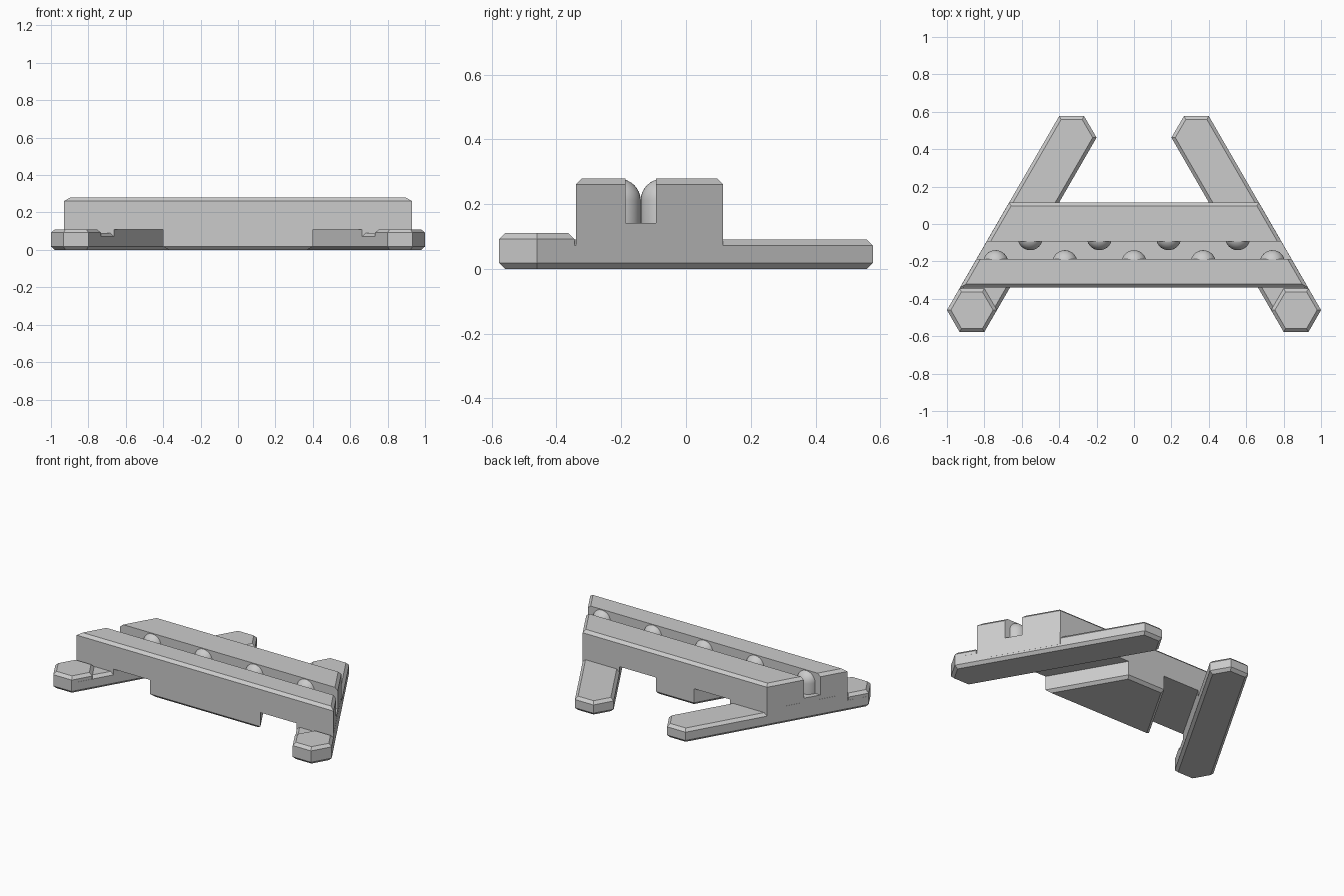
import bpy
import bmesh
import math
from mathutils import Vector

old = bpy.data.objects.get("Cube")
if old:
    bpy.data.objects.remove(old, do_unlink=True)

# Single flat grey
grey = bpy.data.materials.new("plain grey")
grey.use_nodes = True
color = (0.6, 0.6, 0.6, 1)
grey.diffuse_color = color
grey.node_tree.nodes["Principled BSDF"].inputs["Base Color"].default_value = color

SLOPE = math.tan(math.radians(60))
FRONT, BACK = -0.34, 0.115       # beam depth
GROOVE = (-0.187, -0.093)        # channel walls
BEVEL = 0.018


def make_object(name, bm):
    bmesh.ops.recalc_face_normals(bm, faces=bm.faces)
    mesh = bpy.data.meshes.new(name)
    bm.to_mesh(mesh)
    bm.free()
    mesh.materials.append(grey)
    obj = bpy.data.objects.new(name, mesh)
    bpy.context.collection.objects.link(obj)
    return obj


def inset(outline, d):
    """Move every edge of a convex counter-clockwise outline inwards by d."""
    pts = [Vector(p) for p in outline]
    result = []
    for i, p in enumerate(pts):
        a = (p - pts[i - 1]).normalized()
        b = (pts[(i + 1) % len(pts)] - p).normalized()
        na, nb = Vector((-a.y, a.x)), Vector((-b.y, b.x))
        result.append(p + (na + nb) * d / (1 + na.dot(nb)))
    return result


def prism(name, outline, z0, z1, low=0, high=0):
    """Upright prism with optional chamfers round its bottom and top."""
    layers = [(z0, low), (z1 - high, 0)]
    if low:
        layers.insert(1, (z0 + low, 0))
    if high:
        layers.append((z1, high))
    bm = bmesh.new()
    rings = [[bm.verts.new((p.x, p.y, z)) for p in inset(outline, d)] for z, d in layers]
    n = len(outline)
    for r, s in zip(rings, rings[1:]):
        for i in range(n):
            j = (i + 1) % n
            bm.faces.new((r[i], r[j], s[j], s[i]))
    bm.faces.new(rings[0][::-1])
    bm.faces.new(rings[-1])
    return make_object(name, bm)


def trapezoid(front_half):
    back_half = front_half - (BACK - FRONT) / SLOPE
    return [(-front_half, FRONT), (front_half, FRONT), (back_half, BACK), (-back_half, BACK)]


def mirrored(outline, side):
    return outline if side < 0 else [(-x, y) for x, y in reversed(outline)]


def strip_x(edge_x, edge_y, y):
    return edge_x + (y - edge_y) / SLOPE


# Slanted legs, raised front pads and the supports under the beam
leg = [(-1, -0.46), (-0.933, -0.577), (-0.8, -0.577),
       (-0.2, 0.462), (-0.267, 0.577), (-0.4, 0.577)]
pad = [(-1, -0.46), (-0.933, -0.577), (-0.8, -0.577),
       (-0.733, -0.46), (-0.8, -0.345), (-0.933, -0.345)]
support = [(strip_x(-1, -0.46, FRONT), FRONT), (strip_x(-0.8, -0.577, FRONT), FRONT),
           (strip_x(-0.8, -0.577, BACK), BACK), (strip_x(-1, -0.46, BACK), BACK)]
for side, word in ((-1, "right"), (1, "left")):
    prism(word + "_leg", mirrored(leg, side), 0, 0.09, BEVEL, BEVEL)
    prism(word + "_front_pad", mirrored(pad, side), 0.03, 0.11, 0, BEVEL)
    prism(word + "_beam_support", mirrored(support, side), 0.03, 0.115)

# Central foot below the beam
prism("central_foot", trapezoid(0.4), 0, 0.115, BEVEL)

# Beam with a channel cut along its length
beam = prism("beam", trapezoid(0.93), 0.11, 0.279, 0, BEVEL)
lo, hi = GROOVE
cutter = prism("channel_cutter", [(-1.2, lo), (1.2, lo), (1.2, hi), (-1.2, hi)], 0.142, 0.5)
cutter.hide_render = True
cut = beam.modifiers.new("channel", "BOOLEAN")
cut.operation = "DIFFERENCE"
cut.solver = "EXACT"
cut.object = cutter
bpy.context.view_layer.objects.active = beam
bpy.ops.object.modifier_apply(modifier=cut.name)
bpy.data.objects.remove(cutter, do_unlink=True)


# Round-topped pegs staggered along both channel walls
def peg(name, x, y, radius=0.067, base=0.13, top=0.278):
    bm = bmesh.new()
    profile = [Vector((radius, 0, base))]
    for i in range(9):
        a = math.pi / 2 * i / 8
        profile.append(Vector((radius * math.cos(a), 0, top - radius + radius * math.sin(a))))
    verts = [bm.verts.new(p) for p in profile]
    edges = [bm.edges.new(pair) for pair in zip(verts, verts[1:])]
    bmesh.ops.spin(bm, geom=verts + edges, cent=(0, 0, 0), axis=(0, 0, 1),
                   angle=math.tau, steps=32)
    bmesh.ops.remove_doubles(bm, verts=bm.verts, dist=0.0001)
    obj = make_object(name, bm)
    obj.location = (x, y, 0)
    for p in obj.data.polygons:
        p.use_smooth = True


SPACING = 0.37
for i in range(5):
    peg(f"front_peg_{i + 1}", (i - 2) * SPACING, lo - 0.02)
for i in range(4):
    peg(f"back_peg_{i + 1}", (i - 1.5) * SPACING, hi + 0.02)
